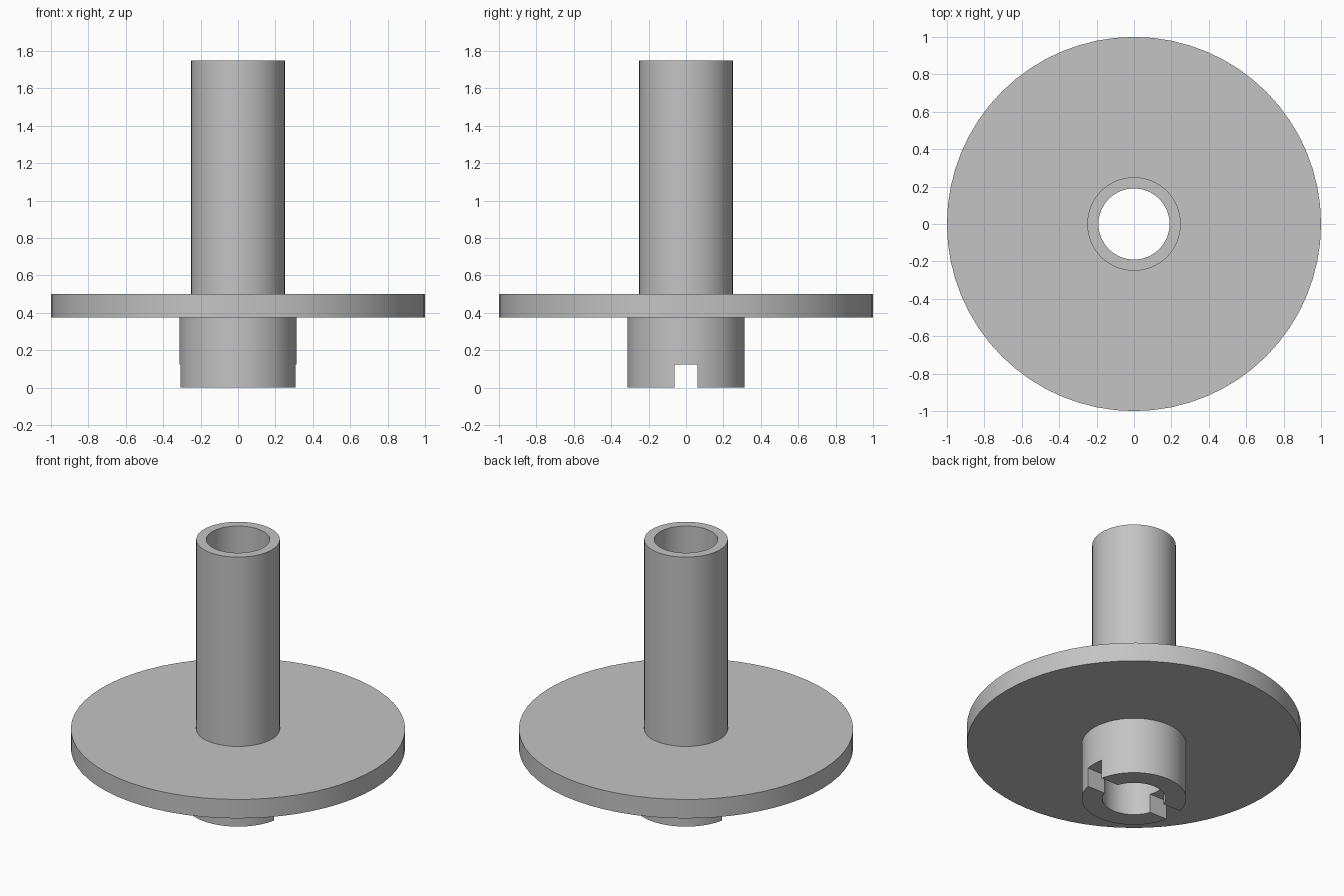
import bpy
import bmesh
import math

cube = bpy.data.objects.get("Cube")
if cube:
    bpy.data.objects.remove(cube, do_unlink=True)

SEGMENTS = 64
BORE, TUBE, HUB, FLANGE = 0.19, 0.25, 0.3125, 1.0
FLANGE_BOTTOM, FLANGE_TOP, TUBE_TOP = 0.375, 0.5, 1.75
SLOT = 0.125  # width and height of the drive slot

grey = bpy.data.materials.new("plain grey")
grey.use_nodes = True
colour = (0.55, 0.55, 0.55, 1)
grey.diffuse_color = colour
grey.node_tree.nodes["Principled BSDF"].inputs["Base Color"].default_value = colour


def lathe(name, profile):
    """Turn a closed (radius, height) profile around the z axis."""
    bm = bmesh.new()
    rings = []
    for i in range(SEGMENTS):
        a = math.tau * i / SEGMENTS
        rings.append([bm.verts.new((r * math.cos(a), r * math.sin(a), z)) for r, z in profile])
    for i, ring in enumerate(rings):
        after = rings[(i + 1) % SEGMENTS]
        for j in range(len(profile)):
            k = (j + 1) % len(profile)
            bm.faces.new((ring[j], after[j], after[k], ring[k]))
    bmesh.ops.recalc_face_normals(bm, faces=bm.faces)
    mesh = bpy.data.meshes.new(name)
    bm.to_mesh(mesh)
    bm.free()
    mesh.materials.append(grey)
    obj = bpy.data.objects.new(name, mesh)
    bpy.context.collection.objects.link(obj)
    return obj


# Hub, flange and tube turned as one hollow body
sleeve = lathe("flanged_sleeve", [
    (BORE, 0), (HUB, 0), (HUB, FLANGE_BOTTOM), (FLANGE, FLANGE_BOTTOM),
    (FLANGE, FLANGE_TOP), (TUBE, FLANGE_TOP), (TUBE, TUBE_TOP), (BORE, TUBE_TOP)])

# Slot across the bottom of the hub, running left to right
bpy.ops.mesh.primitive_cube_add(size=1, location=(0, 0, 0))
cutter = bpy.context.object
cutter.name = "slot_cutter"
cutter.scale = (1, SLOT, 2 * SLOT)
cutter.hide_render = True
cutter.data.materials.append(grey)
bpy.context.view_layer.update()

slot = sleeve.modifiers.new("slot", "BOOLEAN")
slot.operation = "DIFFERENCE"
slot.solver = "EXACT"
slot.object = cutter

bpy.ops.object.select_all(action="DESELECT")
sleeve.select_set(True)
bpy.context.view_layer.objects.active = sleeve
bpy.ops.object.modifier_apply(modifier=slot.name)
bpy.data.objects.remove(cutter, do_unlink=True)

# Round walls smooth, rims and slot edges crisp
bpy.ops.object.shade_smooth_by_angle(angle=math.radians(30))
